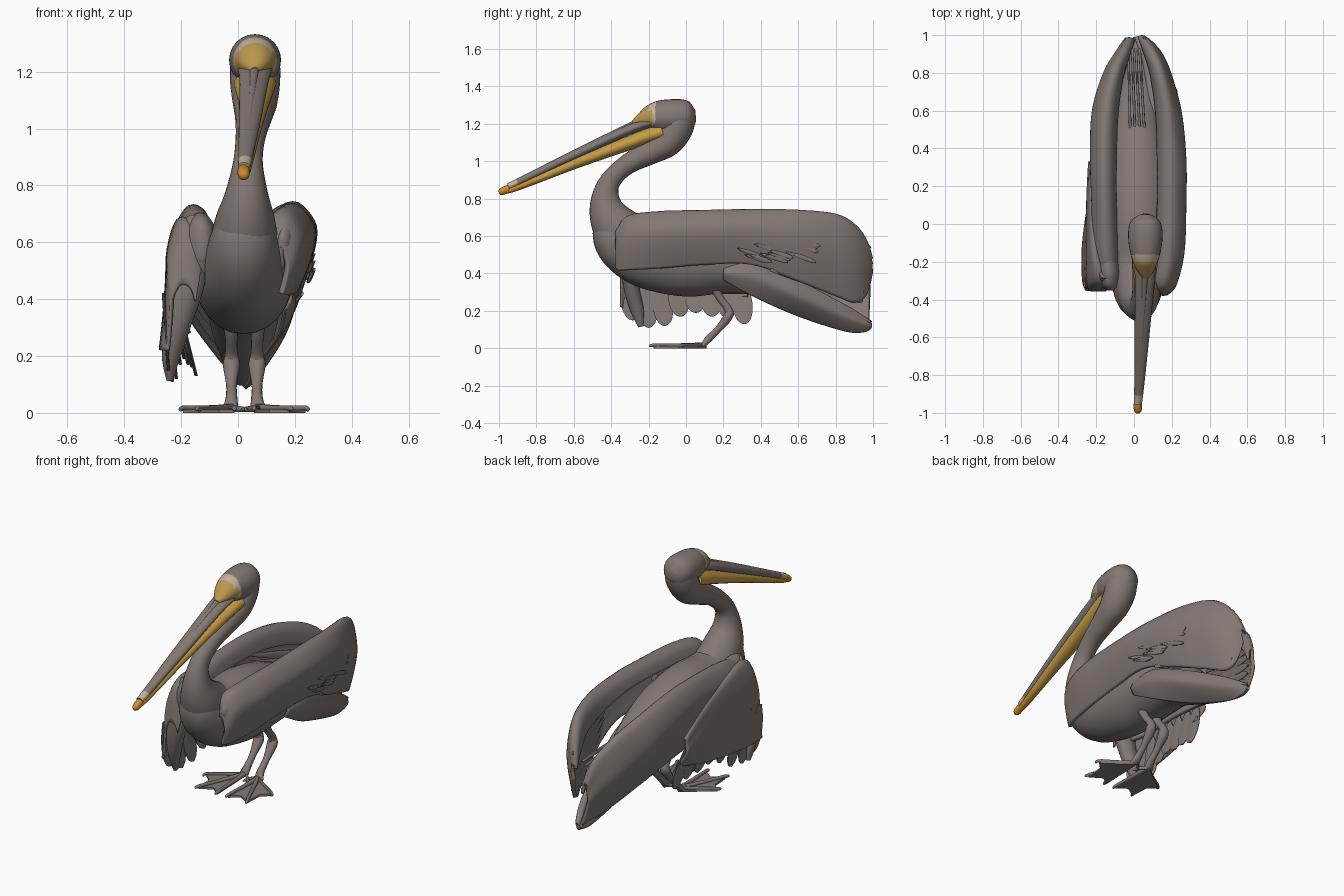
import bpy, bmesh, math, random
from mathutils import Vector

random.seed(4)


def material(name, r, g, b):
    m = bpy.data.materials.new(name)
    m.diffuse_color = (r, g, b, 1)
    return m


GREY = material("feather_grey", 0.225, 0.190, 0.174)
OCHRE = material("skin_ochre", 0.50, 0.31, 0.08)
AMBER = material("pouch_amber", 0.56, 0.33, 0.06)
ORANGE = material("tip_orange", 0.62, 0.26, 0.02)
CREAM = material("skin_cream", 0.52, 0.44, 0.32)


def smooth(rows, n):
    """Catmull-Rom interpolation through rows of numbers."""
    out = []
    for i in range(len(rows) - 1):
        p = [rows[max(i - 1, 0)], rows[i], rows[i + 1], rows[min(i + 2, len(rows) - 1)]]
        for k in range(n):
            t = k / n
            out.append([0.5 * (2 * b + (c - a) * t + (2 * a - 5 * b + 4 * c - d) * t * t
                               + (3 * b - a - 3 * c + d) * t ** 3) for a, b, c, d in zip(*p)])
    return out + [list(rows[-1])]


def finish(name, bm, mats, rule=None):
    bmesh.ops.recalc_face_normals(bm, faces=bm.faces)
    if rule:
        for f in bm.faces:
            f.material_index = rule(f.calc_center_median())
    me = bpy.data.meshes.new(name)
    bm.to_mesh(me)
    bm.free()
    for m in mats:
        me.materials.append(m)
    ob = bpy.data.objects.new(name, me)
    bpy.context.collection.objects.link(ob)
    bpy.ops.object.select_all(action='DESELECT')
    ob.select_set(True)
    bpy.context.view_layer.objects.active = ob
    bpy.ops.object.shade_smooth_by_angle(angle=math.radians(50))
    return ob


def tube(name, rows, mats=(GREY,), rule=None, sides=24, n=6):
    """Loft of ellipses; rows are x, y, z, half width in x, half depth."""
    rows = smooth(rows, n)
    bm = bmesh.new()
    rings = []
    for i, (x, y, z, hx, hn) in enumerate(rows):
        a, b = rows[max(i - 1, 0)], rows[min(i + 1, len(rows) - 1)]
        t = Vector((0, b[1] - a[1], b[2] - a[2])).normalized()
        up = Vector((0, -t.z, t.y))
        ring = []
        for k in range(sides):
            w = 2 * math.pi * k / sides
            ring.append(bm.verts.new(Vector((x + hx * math.cos(w), y, z)) + up * hn * math.sin(w)))
        rings.append(ring)
    for r, s in zip(rings, rings[1:]):
        for k in range(sides):
            j = (k + 1) % sides
            bm.faces.new((r[k], r[j], s[j], s[k]))
    bm.faces.new(rings[0])
    bm.faces.new(rings[-1])
    return finish(name, bm, mats, rule)


def wing(name, side, rows, thick=0.02):
    """Curved shell; rows are y, top z, bottom z, inner x, outer x, bottom x."""
    bm = bmesh.new()
    grid = []
    for y, zt, zb, xi, xo, xb in smooth(rows, 6):
        h = zt - zb
        arc = [(xi, zt - 0.25 * h), (xi + 0.2 * (xo - xi), zt - 0.05 * h),
               ((xi + xo) / 2 + 0.01, zt), (xo - 0.005, zt - 0.22 * h),
               (xo, zt - 0.45 * h), (xb * 0.45 + xo * 0.55, zt - 0.75 * h), (xb, zb)]
        grid.append([bm.verts.new((side * x, y, z)) for x, z in smooth(arc, 4)])
    for r, s in zip(grid, grid[1:]):
        for k in range(len(r) - 1):
            bm.faces.new((r[k], r[k + 1], s[k + 1], s[k]))
    ob = finish(name, bm, (GREY,))
    mod = ob.modifiers.new("thickness", 'SOLIDIFY')
    mod.thickness = thick
    mod.offset = 0
    return ob


def feather(name, root, tip, width, thick=0.006):
    """Flat blade in a plane of constant x, from root to tip."""
    root, tip = Vector(root), Vector(tip)
    d = tip - root
    rows = [(0, .25), (.3, .8), (.65, 1), (.88, .75), (.97, .4), (1, .08)]
    return tube(name, [(*(root + d * t), thick, width * w) for t, w in rows], sides=10, n=3)


# Body tapering into the drooping tail
tube("body_and_tail", [
    (.02, -.465, .69, .03, .04), (.02, -.425, .65, .095, .10), (.02, -.335, .565, .135, .155),
    (.02, -.2, .505, .165, .187), (.02, 0, .485, .175, .208), (.02, .2, .465, .17, .178),
    (.02, .4, .41, .14, .135), (.02, .6, .285, .11, .085), (.02, .8, .18, .07, .055),
    (.015, .93, .13, .04, .035), (.01, .99, .12, .015, .012)])

# Neck in an S curve
tube("neck", [
    (.06, -.035, 1.27, .08, .08), (.06, -.037, 1.225, .088, .088), (.06, -.055, 1.165, .088, .086),
    (.06, -.105, 1.10, .08, .08), (.055, -.2, 1.045, .066, .066), (.045, -.325, .975, .053, .053),
    (.035, -.41, .885, .052, .057), (.03, -.43, .78, .074, .083), (.025, -.395, .68, .105, .118),
    (.02, -.31, .58, .12, .15), (.02, -.2, .52, .10, .13)])

# Head with bare face skin at the front, edged in cream
tube("head", [
    (.06, -.285, 1.205, .015, .012), (.06, -.245, 1.22, .045, .034), (.06, -.195, 1.235, .068, .064),
    (.06, -.15, 1.24, .08, .083), (.06, -.09, 1.24, .09, .091), (.06, -.02, 1.243, .089, .088),
    (.06, .025, 1.243, .068, .07), (.06, .052, 1.245, .025, .03)],
    (OCHRE, CREAM, GREY),
    lambda c: 2 if c.z < 1.195 or c.y > -.163 else 0 if c.y < -.2 + (.02 if c.z < 1.27 else 0) else 1, n=8)

# Bill: upper half, pouch and hooked tip
tube("upper_bill", [
    (.06, -.16, 1.215, .064, .027), (.057, -.3, 1.17, .052, .027), (.042, -.6, 1.032, .039, .025),
    (.025, -.9, .888, .024, .019), (.02, -.95, .865, .021, .018)],
    (GREY, CREAM), lambda c: 1 if c.y < -.90 else 0)
tube("bill_ridge", [(.059, -.21, 1.225, .022, .02), (.057, -.3, 1.188, .017, .018), (.042, -.6, 1.048, .010, .012),
                    (.022, -.94, .878, .007, .008)], sides=12)
tube("bill_pouch", [
    (.06, -.125, 1.158, .075, .045), (.059, -.2, 1.135, .068, .042), (.055, -.35, 1.08, .052, .036),
    (.042, -.6, .985, .037, .028), (.025, -.9, .86, .022, .017), (.02, -.97, .838, .016, .011)],
    (AMBER, ORANGE), lambda c: 1 if c.y < -.82 else 0)
tube("bill_tip", [(.02, -.945, .855, .021, .02), (.02, -.97, .845, .022, .021),
                  (.02, -.99, .835, .019, .018), (.02, -1.0, .83, .01, .01)], (ORANGE,))

# Folded right wing
wing("right_wing", 1, [
    (-.37, .58, .42, .12, .17, .15), (-.32, .69, .42, .1, .215, .175), (-.15, .72, .43, .115, .255, .2),
    (.1, .727, .45, .13, .265, .21), (.35, .732, .45, .13, .265, .22), (.6, .727, .36, .12, .24, .19),
    (.8, .705, .28, .09, .185, .13), (.9, .65, .245, .06, .14, .09), (.96, .57, .29, .04, .09, .06),
    (.99, .48, .40, .03, .05, .04)])
# Long flight feathers of the right wing, slanting down beside the tail
wing("right_wing_primaries", 1, [
    (.2, .43, .37, .14, .185, .165), (.36, .45, .28, .12, .195, .145), (.6, .355, .175, .08, .16, .07),
    (.85, .225, .095, .05, .09, .03), (.95, .165, .09, .02, .05, .02), (.99, .14, .11, .01, .02, .015)], .014)

# Folded left wing and its drooping outer part
wing("left_wing", -1, [
    (-.3, .66, .42, .08, .19, .2), (-.15, .70, .40, .09, .21, .21), (.1, .72, .40, .1, .215, .2),
    (.35, .715, .37, .1, .222, .19), (.6, .675, .27, .09, .21, .12), (.8, .605, .18, .06, .15, .05),
    (.92, .50, .14, .02, .08, .01), (.98, .38, .13, .005, .04, 0)])
wing("left_wing_droop", -1, [
    (-.35, .45, .22, .15, .235, .245), (-.3, .66, .22, .13, .245, .268), (-.1, .66, .23, .17, .25, .268),
    (.15, .57, .25, .19, .245, .23), (.33, .45, .28, .2, .235, .17)], .014)

# Rounded shoulders and the thick leading edge of the drooping wing
tube("right_shoulder", [(.155, -.365, .56, .02, .05), (.165, -.33, .57, .04, .095), (.172, -.25, .58, .06, .12),
                        (.175, -.1, .59, .055, .11), (.17, .05, .6, .02, .05)])
tube("left_shoulder", [(-.125, -.35, .59, .02, .05), (-.13, -.32, .59, .05, .10), (-.135, -.25, .585, .065, .12),
                       (-.145, -.1, .59, .05, .1), (-.15, .05, .6, .02, .05)])
tube("left_wing_edge", [(-.155, -.25, .68, .03, .04), (-.165, -.29, .58, .065, .05), (-.185, -.30, .44, .065, .045),
                        (-.21, -.29, .32, .05, .042), (-.235, -.26, .2, .033, .035), (-.24, -.24, .115, .012, .015)])

# Hanging flight feathers of the left wing
bottoms = (.15, .11, .12, .17, .19, .17, .16, .13)
for i, zb in enumerate(bottoms):
    y = -.31 + .085 * i
    feather("hanging_feather", (-.262 + .006 * i, y - .01, .42),
            (-.245 + .014 * i, y + .03, zb), .058)

# Flight feathers along the rear of both wings
for i in range(5):
    feather("right_flight_feather", (.225, .45, .42 + .04 * i),
            (.085 - .008 * i, .95 + .01 * i, .30 + .06 * i), .035)
    feather("left_flight_feather", (-.19, .4, .40 + .04 * i),
            (-.03, .94 + .005 * i, .20 + .05 * i), .03)

# Small loose coverts on the right wing
for i in range(20):
    y, z = random.uniform(.25, .62), random.uniform(.49, .6)
    x = .268 - max(0, y - .4) * .13
    feather("covert_feather", (x, y, z), (x - .02, y + .12, z - .04), .012, .005)

# Thin tail-covert spikes on the back between the wings
for i in range(4):
    feather("back_spike", (-.02 + .025 * i, .5, .48), (-.03 + .02 * i, .93, .42 + .02 * i), .012, .007)

# Legs and webbed feet, mirrored about x = 0.022
for side, s in (("right", 1), ("left", -1)):
    X = lambda x: .022 + s * x
    tube(side + "_leg", [
        (X(.048), .15, .36, .045, .04), (X(.046), .175, .28, .024, .022), (X(.045), .225, .21, .022, .022),
        (X(.045), .225, .17, .03, .026), (X(.045), .17, .10, .019, .018), (X(.045), .12, .05, .021, .02),
        (X(.05), .09, .012, .03, .012)], sides=14)
    toes = [(.215, -.02), (.16, -.175), (.035, -.175)]
    heel = Vector((.045, .11))
    outline = [heel]
    for i, t in enumerate(toes):
        outline.append(Vector(t))
        if i < 2:
            mid = (Vector(t) + Vector(toes[i + 1])) / 2
            outline.append(mid.lerp(heel, .15))
    bm = bmesh.new()
    web = bm.faces.new([bm.verts.new((X(p.x), p.y, 0)) for p in outline])
    ext = bmesh.ops.extrude_face_region(bm, geom=[web])
    bmesh.ops.translate(bm, vec=(0, 0, .012), verts=[v for v in ext["geom"] if isinstance(v, bmesh.types.BMVert)])
    finish(side + "_foot_web", bm, (GREY,))
    for tx, ty in toes:
        tube(side + "_toe", [(X(.045), .09, .018, .014, .014), (X((.045 + tx) / 2), (.09 + ty) / 2, .016, .011, .011),
                             (X(tx), ty, .016, .009, .01), (X(tx + (tx - .045) * .05), ty - .02, .008, .004, .004)],
             sides=10, n=4)
    tube(side + "_hind_toe", [(X(.04), .1, .015, .012, .012), (X(.0), .06, .012, .009, .009),
                              (X(-.01), .03, .008, .004, .004)], sides=10, n=4)
